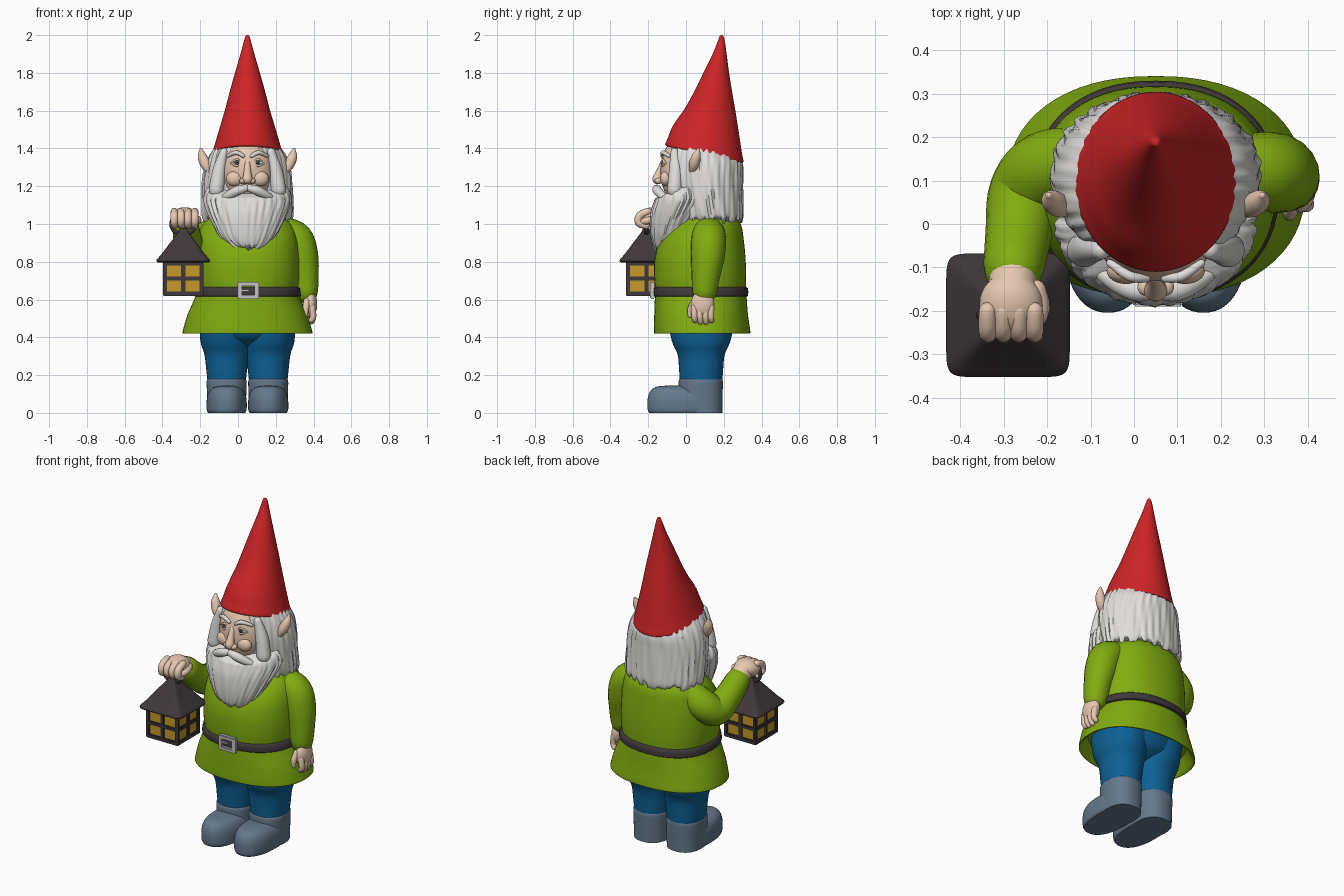
import bpy, bmesh, math, random
from mathutils import Vector, Quaternion, Matrix

random.seed(4)
if "Cube" in bpy.data.objects:
    bpy.data.objects.remove(bpy.data.objects["Cube"])


def colour(name, *rgb):
    m = bpy.data.materials.new(name)
    m.use_nodes = True
    m.diffuse_color = (*rgb, 1)
    m.node_tree.nodes["Principled BSDF"].inputs["Base Color"].default_value = (*rgb, 1)
    return m


RED = colour("hat red", .62, .018, .02)
GREEN = colour("tunic green", .22, .41, .005)
BLUE = colour("trouser blue", .004, .12, .30)
SLATE = colour("boot slate", .13, .19, .26)
WHITE = colour("hair white", .74, .73, .71)
SKIN = colour("skin", .80, .58, .44)
DARK = colour("dark brown", .05, .04, .044)
AMBER = colour("window amber", .56, .32, .02)
SILVER = colour("buckle silver", .55, .55, .58)
IRIS = colour("iris grey", .08, .11, .14)


def finish(name, bm, mat, angle=50):
    bmesh.ops.recalc_face_normals(bm, faces=bm.faces)
    me = bpy.data.meshes.new(name)
    bm.to_mesh(me)
    bm.free()
    ob = bpy.data.objects.new(name, me)
    bpy.context.collection.objects.link(ob)
    me.materials.append(mat)
    bpy.ops.object.select_all(action='DESELECT')
    ob.select_set(True)
    bpy.context.view_layer.objects.active = ob
    bpy.ops.object.shade_smooth_by_angle(angle=math.radians(angle))
    return ob


def bridge(name, rings, mat, angle=50):
    """Close a stack of point rings into one solid."""
    bm = bmesh.new()
    vs = [[bm.verts.new(p) for p in r] for r in rings]
    n = len(vs[0])
    for a, b in zip(vs, vs[1:]):
        for i in range(n):
            j = (i + 1) % n
            bm.faces.new((a[i], a[j], b[j], b[i]))
    bm.faces.new(vs[0])
    bm.faces.new(vs[-1])
    return finish(name, bm, mat, angle)


def spline(keys, steps):
    """Smooth interpolation through tuples of any length."""
    out = []
    for i in range(len(keys) - 1):
        a, b, c, d = (keys[max(0, min(len(keys) - 1, i + k))] for k in (-1, 0, 1, 2))
        for s in range(steps):
            t = s / steps
            out.append(tuple(q + .5 * t * (r - p + t * (2 * p - 5 * q + 4 * r - s4 + t * (3 * (q - r) + s4 - p)))
                             for p, q, r, s4 in zip(a, b, c, d)))
    return out + [tuple(keys[-1])]


def loft(name, keys, mat, steps=4, segs=64, power=2, locks=0, rag=0, angle=50):
    """keys: z, centre x, centre y, radius x, radius y, slope of the ring towards +y."""
    keys = [tuple(k) + (0,) * (6 - len(k)) for k in keys]
    rows = spline(keys, steps)
    tips = [random.uniform(-rag, rag) for _ in range(segs // 3 + 1)]
    rings = []
    for k, (z, cx, cy, rx, ry, slope) in enumerate(rows):
        ring = []
        for i in range(segs):
            t = math.tau * i / segs
            c, s = math.cos(t), math.sin(t)
            wave = math.sin(23 * t + 9 * z + 2 * math.sin(5 * t)) + .7 * math.sin(38 * t - 14 * z)
            f = 1 + locks * wave
            x = rx * f * math.copysign(abs(c) ** (2 / power), c)
            y = ry * f * math.copysign(abs(s) ** (2 / power), s)
            drop = tips[i // 3] * max(0, 1 - k / (2 * steps))
            ring.append((cx + x, cy + y, z + slope * y + drop))
        rings.append(ring)
    return bridge(name, rings, mat, angle)


def tube(name, keys, mat, steps=5, segs=20):
    """keys: x, y, z, radius. Round-ended limb along a smooth path."""
    rows = spline(keys, steps)
    pts = [Vector(r[:3]) for r in rows]
    q, prev, rings = Quaternion(), Vector((0, 0, 1)), []
    for i, row in enumerate(rows):
        t = (pts[min(i + 1, len(pts) - 1)] - pts[max(i - 1, 0)]).normalized()
        q = prev.rotation_difference(t) @ q
        prev = t
        caps = (-80, -55, -28, 0) if i == 0 else (0, 28, 55, 80) if i == len(rows) - 1 else (0,)
        for a in map(math.radians, caps):
            rings.append([pts[i] + q @ Vector((math.cos(w) * math.cos(a), math.sin(w) * math.cos(a), math.sin(a)))
                          * row[3] for w in (math.tau * k / segs for k in range(segs))])
    return bridge(name, rings, mat)


def ball(name, loc, size, mat, turn=0, axis='X'):
    bm = bmesh.new()
    bmesh.ops.create_uvsphere(bm, u_segments=32, v_segments=20, radius=1)
    bm.transform(Matrix.Translation(loc) @ Matrix.Rotation(turn, 4, axis) @ Matrix.Diagonal((*size, 1)))
    return finish(name, bm, mat)


def box(name, loc, size, mat, turn=0, pivot=(0, 0, 0), bevel=.004):
    bm = bmesh.new()
    bmesh.ops.create_cube(bm, size=1)
    bm.transform(Matrix.Diagonal((*size, 1)))
    bmesh.ops.bevel(bm, geom=bm.edges[:], offset=bevel, segments=2, affect='EDGES')
    bm.transform(Matrix.Translation(pivot) @ Matrix.Rotation(turn, 4, 'Z') @ Matrix.Translation(loc))
    return finish(name, bm, mat, 35)


CX = .05  # centre line of the figure

# Boots and trousers
for side, s in (("right", -1), ("left", 1)):
    x = CX + s * .11
    loft(side + "_foot", [(0, x, -.005, .098, .19), (.02, x, -.005, .106, .198), (.08, x, -.008, .104, .194),
                          (.12, x, -.015, .088, .17), (.14, x, -.03, .055, .12), (.146, x, -.03, .01, .03)], SLATE, power=2.3)
    loft(side + "_boot_shaft", [(0, x, .078, .1, .115), (.1, x, .078, .104, .116), (.165, x, .078, .106, .117),
                                (.18, x, .078, .1, .112)], SLATE, power=2.3)
    loft(side + "_trouser_leg", [(.15, x, .08, .1, .112), (.22, x, .08, .107, .116), (.31, x, .08, .118, .125),
                                 (.38, x + s * .008, .08, .131, .155), (.5, x + s * .01, .08, .135, .18)], BLUE, power=2.2)
loft("trouser_seat", [(.345, CX, .08, .03, .06), (.37, CX, .08, .14, .11), (.41, CX, .08, .23, .16),
                      (.5, CX, .08, .25, .19)], BLUE)

# Tunic with a turned-in hem
tunic = loft("tunic", [(.49, CX, .085, .29, .215), (.43, CX, .085, .328, .24), (.42, CX, .085, .342, .252),
                       (.435, CX, .085, .342, .255), (.52, CX, .08, .317, .248), (.61, CX, .078, .278, .243),
                       (.65, CX, .077, .268, .24), (.72, CX, .075, .275, .243), (.82, CX, .075, .275, .24),
                       (.92, CX, .085, .265, .22), (1.0, CX, .11, .235, .18), (1.06, CX, .12, .16, .12),
                       (1.08, CX, .12, .05, .05)], GREEN, power=2.25)

# Belt and buckle
loft("belt", [(.615, CX, .078, .272, .236), (.62, CX, .078, .284, .251), (.66, CX, .077, .279, .25),
              (.667, CX, .077, .265, .236)], DARK, steps=2, power=2.25)
for s in (-1, 1):
    box("buckle_side", (.055 + s * .045, -.178, .648), (.024, .024, .09), SILVER)
    box("buckle_bar", (.055, -.178, .648 + s * .034), (.11, .024, .022), SILVER)
box("buckle_prong", (.035, -.18, .648), (.045, .016, .01), SILVER, bevel=.003)

# Lowered left arm and hand
tube("left_sleeve", [(.23, .12, .955, .085), (.305, .12, .92, .092), (.335, .115, .83, .09),
                     (.352, .105, .73, .076), (.358, .098, .645, .066)], GREEN)
ball("left_palm", (.383, .088, .575), (.036, .062, .075), SKIN)
for i in range(4):
    y = .045 + i * .029
    tube("left_finger", [(.392, y, .56, .018), (.398, y, .51, .017), (.388, y + .003, .478 + .008 * abs(i - 1.5), .015)], SKIN, 3, 12)
tube("left_thumb", [(.365, .045, .59, .019), (.358, .025, .55, .017), (.358, .022, .515, .013)], SKIN, 3, 12)

# Raised right arm and fist
tube("right_sleeve", [(-.13, .14, .95, .085), (-.205, .125, .9, .088), (-.25, .07, .86, .085),
                      (-.265, -.02, .91, .077), (-.277, -.1, .985, .07)], GREEN)
tube("right_wrist", [(-.277, -.1, .99, .055), (-.28, -.15, 1.025, .056)], SKIN)
ball("right_fist", (-.283, -.185, 1.035), (.073, .075, .052), SKIN, .25)
for i in range(4):
    x = -.337 + i * .036
    tube("right_finger", [(x, -.2, 1.066, .02), (x, -.245, 1.045, .021), (x, -.25, 1.005, .02),
                          (x, -.21, .99, .018)], SKIN, 3, 12)
tube("right_thumb", [(-.225, -.15, 1.03, .022), (-.213, -.195, 1.02, .02), (-.23, -.235, 1.01, .017)], SKIN, 3, 12)

# Lantern
LX, LY = -.29, -.21
hub = (LX, LY, 0)
box("lantern_glass", (LX, LY, .715), (.196, .196, .17), AMBER)
box("lantern_floor", (LX, LY, .631), (.216, .216, .024), DARK)
for k in range(4):
    turn = k * math.pi / 2
    for u in (-.097, 0, .097):
        box("lantern_post", (u, -.099, .715), (.022, .018, .18), DARK, turn, hub)
    for z in (.712, .79):
        box("lantern_rail", (0, -.099, z), (.21, .018, .022), DARK, turn, hub)
loft("lantern_roof", [(.795, LX, LY, .128, .128), (.8, LX, LY, .14, .14), (.812, LX, LY, .14, .14),
                      (.84, LX, LY, .115, .115), (.9, LX, LY, .07, .07), (.955, LX, LY, .028, .028),
                      (.975, LX, LY, .018, .018)], DARK, steps=2, power=9, angle=30)
loop = [(LX + .062 * math.cos(a), LY, 1.0 + .055 * math.sin(a), .012) for a in (math.tau * i / 16 for i in range(17))]
tube("lantern_ring", loop, DARK, 2, 12)

# Head, hair and beard
ball("head", (CX, -.03, 1.28), (.135, .106, .175), SKIN)
loft("hair", [(1.02, CX, .13, .225, .165), (1.045, CX, .128, .238, .175), (1.12, CX, .115, .24, .187),
              (1.25, CX, .1, .234, .2, -.05), (1.34, CX, .1, .212, .2, -.15), (1.4, CX, .1, .175, .185, -.22)],
     WHITE, steps=5, segs=144, locks=.014, rag=.022)
loft("beard", [(.868, .06, -.1, .05, .06), (.885, .055, -.095, .098, .08), (.93, CX, -.085, .145, .1),
               (.99, CX, -.065, .178, .124), (1.06, CX, -.035, .21, .15), (1.13, CX, -.005, .23, .165, .1),
               (1.18, CX, -.01, .215, .15, .3), (1.2, CX, -.01, .18, .125, .4)],
     WHITE, steps=5, segs=144, locks=.017, rag=.018)
for s in (-1, 1):
    tube("moustache", [(CX + s * .008, -.155, 1.19, .019), (CX + s * .05, -.152, 1.178, .025),
                       (CX + s * .1, -.128, 1.152, .022), (CX + s * .145, -.1, 1.13, .01)], WHITE)
    tube("sideburn", [(CX + s * .125, -.06, 1.38, .022), (CX + s * .15, -.055, 1.28, .036),
                      (CX + s * .165, -.06, 1.18, .04)], WHITE)

    # Eyes, brows and cheeks
    ex = CX + s * .056
    ball("eye", (ex, -.113, 1.325), (.026, .014, .015), WHITE)
    ball("iris", (ex, -.1255, 1.325), (.0115, .004, .0125), IRIS)
    ball("pupil", (ex, -.129, 1.325), (.005, .002, .006), DARK)
    for lift in (1, -1):
        tube("eyelid", [(ex - .03, -.112, 1.323, .005), (ex, -.125, 1.325 + lift * .017, .006),
                        (ex + .03, -.108, 1.322, .005)], SKIN, 4, 10)
    tube("eyebrow", [(CX + s * .022, -.125, 1.36, .01), (CX + s * .06, -.12, 1.378, .012),
                     (CX + s * .105, -.09, 1.36, .009)], WHITE, 4, 12)
    ball("cheek", (CX + s * .068, -.108, 1.24), (.045, .03, .04), SKIN)

    # Pointed ears
    tube("ear", [(CX + s * .2, .03, 1.275, .014), (CX + s * .222, .042, 1.315, .027),
                 (CX + s * .24, .055, 1.36, .024), (CX + s * .246, .066, 1.395, .008)], SKIN)
    ball("nostril", (CX + s * .024, -.145, 1.228), (.018, .02, .016), SKIN)
tube("nose", [(CX, -.12, 1.325, .016), (CX, -.138, 1.28, .019), (CX, -.152, 1.238, .027)], SKIN)

# Pointed hat, lower at the back
loft("hat", [(1.368, CX, .097, .17, .19, -.22), (1.374, CX, .097, .186, .207, -.22), (1.42, CX, .1, .173, .195, -.2),
             (1.5, CX, .107, .15, .174, -.14), (1.6, CX, .128, .12, .135, -.08), (1.7, CX, .145, .094, .1, -.04),
             (1.8, CX, .16, .066, .068), (1.9, CX, .178, .037, .037), (1.97, CX, .187, .018, .018),
             (1.995, CX, .188, .01, .01), (2.0, CX, .188, .003, .003)], RED)
